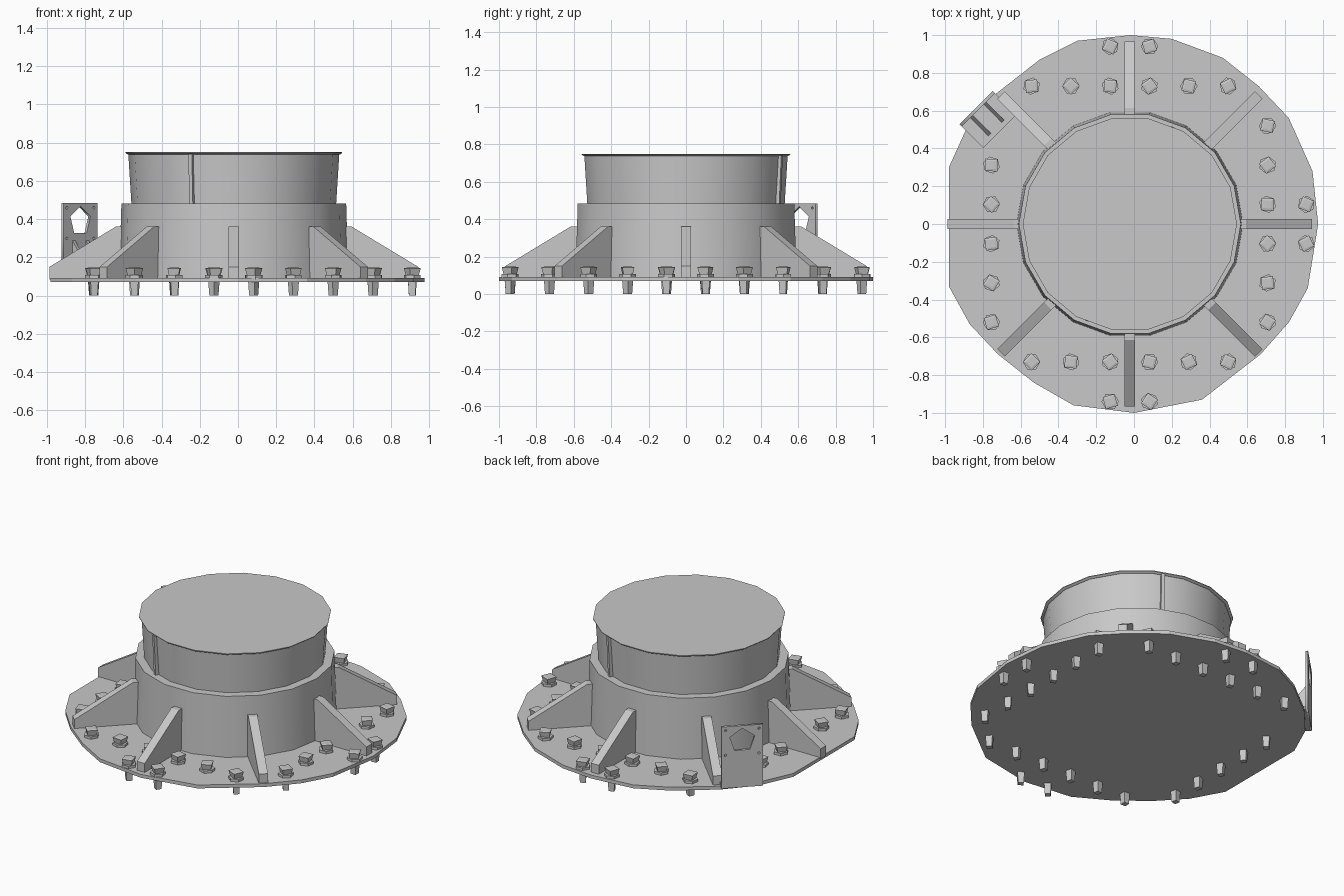
import bpy, bmesh
from math import cos, sin, pi, radians
from mathutils import Matrix, Vector

cube = bpy.data.objects.get("Cube")
if cube:
    bpy.data.objects.remove(cube, do_unlink=True)

CX = -0.022                      # axis of the hub
PLATE_BOTTOM, PLATE_TOP = 0.07, 0.092

GREY = (0.58, 0.58, 0.58, 1)
steel = bpy.data.materials.new("grey steel")
steel.diffuse_color = GREY
steel.use_nodes = True
steel.node_tree.nodes["Principled BSDF"].inputs["Base Color"].default_value = GREY


def link(name, data, matrix=None):
    data.materials.append(steel)
    ob = bpy.data.objects.new(name, data)
    bpy.context.collection.objects.link(ob)
    if matrix:
        ob.matrix_world = matrix
    return ob


def prism(name, outline, depth, matrix=None):
    """Extrude a flat outline along local z."""
    bm = bmesh.new()
    face = bm.faces.new([bm.verts.new((x, y, 0)) for x, y in outline])
    top = bmesh.ops.extrude_face_region(bm, geom=[face])["geom"]
    bmesh.ops.translate(bm, vec=(0, 0, depth),
                        verts=[v for v in top if isinstance(v, bmesh.types.BMVert)])
    bmesh.ops.recalc_face_normals(bm, faces=bm.faces)
    me = bpy.data.meshes.new(name)
    bm.to_mesh(me)
    bm.free()
    return link(name, me, matrix)


def lathe(name, profile, sides, centre, turn=0.0):
    """Stack rings of (radius, height) into one closed solid."""
    bm = bmesh.new()
    rings = [[bm.verts.new((r * cos(turn + 2 * pi * i / sides),
                            r * sin(turn + 2 * pi * i / sides), z))
              for i in range(sides)] for r, z in profile]
    for a, b in zip(rings, rings[1:]):
        for i in range(sides):
            j = (i + 1) % sides
            bm.faces.new((a[i], a[j], b[j], b[i]))
    bm.faces.new(rings[0][::-1])
    bm.faces.new(rings[-1])
    me = bpy.data.meshes.new(name)
    bm.to_mesh(me)
    bm.free()
    return link(name, me, Matrix.Translation((*centre, 0)))


def ring(radius, sides, cx=0, cy=0):
    return [(cx + radius * cos(pi / 2 + 2 * pi * i / sides),
             cy + radius * sin(pi / 2 + 2 * pi * i / sides)) for i in range(sides)]


def upright(angle, origin, side=0.0):
    """Frame with local x outward, local y up and local z sideways."""
    out = Vector((cos(angle), sin(angle), 0))
    up = Vector((0, 0, 1))
    m = Matrix((out, up, out.cross(up))).transposed().to_4x4()
    m.translation = Vector((*origin, 0)) + out.cross(up) * side
    return m


# Base plate with an uneven rim
rim = [(0.975, 0), (0.945, 0.28), (0.82, 0.56), (0.66, 0.73), (0.47, 0.88),
       (0.2, 0.98), (-0.02, 1), (-0.3, 0.97), (-0.5, 0.87), (-0.73, 0.69),
       (-0.88, 0.52), (-0.98, 0.3), (-0.98, -0.33), (-0.87, -0.53),
       (-0.72, -0.69), (-0.53, -0.84), (-0.32, -0.96), (0, -1), (0.36, -0.93),
       (0.67, -0.69), (0.82, -0.52), (0.92, -0.34)]
prism("base_plate", rim, PLATE_TOP - PLATE_BOTTOM,
      Matrix.Translation((0, 0, PLATE_BOTTOM)))

# Hub: wide lower drum, narrower neck, thin cap
hub = [lathe("lower_drum", [(0.6, 0.08), (0.588, 0.483), (0.53, 0.483)], 18, (CX, 0)),
       lathe("neck", [(0.535, 0.47), (0.552, 0.742)], 18, (CX, 0)),
       lathe("cap", [(0.555, 0.738), (0.567, 0.746), (0.567, 0.75)], 18, (CX, 0))]
for ob in hub:
    bpy.ops.object.select_all(action='DESELECT')
    ob.select_set(True)
    bpy.context.view_layer.objects.active = ob
    bpy.ops.object.shade_smooth_by_angle(angle=radians(30))

# Narrow seam ribs on opposite sides of the neck
for k in range(2):
    prism("seam_rib", [(0.5, 0.483), (0.55, 0.483), (0.562, 0.74), (0.5, 0.74)],
          0.02, upright(radians(66) + k * pi, (CX, 0), -0.01))

# Eight sloped gussets
for k in range(8):
    prism("gusset", [(0.56, 0.085), (0.965, 0.085), (0.965, 0.15),
                     (0.615, 0.362), (0.56, 0.362)],
          0.055, upright(k * pi / 4, (CX, 0), -0.0275))

# Bolts: rows on a regular pitch around the hub
PITCH = 0.208
steps = [(i - 2.5) * PITCH for i in range(6)]
spots = []
for s in (-1, 1):
    spots += [(CX + x, s * 0.73) for x in steps]
    spots += [(CX + x, s * 0.94) for x in steps[2:4]]
spots += [(0.707, y) for y in steps]
spots += [(0.912, y) for y in steps[2:4]]
spots += [(-0.755, y) for y in steps[:5]]
for i, spot in enumerate(spots):
    turn = i * 0.7
    lathe("bolt_shank", [(0.024, 0), (0.03, 0.08)], 4, spot, pi / 4 + turn * 0.2)
    lathe("bolt_washer", [(0.046, 0.085), (0.046, 0.108)], 6, spot, turn)
    lathe("bolt_nut", [(0.034, 0.1), (0.046, 0.143), (0.03, 0.146)], 4, spot, turn)

# Upright bracket with a five-sided window and small screw holes
tangent, up, normal = (Vector((1, 1, 0)).normalized(), Vector((0, 0, 1)),
                       Vector((1, -1, 0)).normalized())
frame = Matrix((tangent, up, normal)).transposed().to_4x4()
frame.translation = (-0.83, 0.61, 0)
W = 0.125
curve = bpy.data.curves.new("bracket_plate", 'CURVE')
curve.dimensions = '2D'
curve.fill_mode = 'BOTH'
curve.extrude = 0.008
loops = [[(-W, 0.085), (W, 0.085), (W, 0.485), (-W, 0.485)], ring(0.078, 5, 0, 0.39)]
loops += [ring(0.008, 5, x, z) for x in (-0.1, 0.1) for z in (0.3, 0.46)]
for loop in loops:
    spline = curve.splines.new('POLY')
    spline.points.add(len(loop) - 1)
    for p, (x, y) in zip(spline.points, loop):
        p.co = (x, y, 0, 1)
    spline.use_cyclic_u = True
link("bracket_plate", curve, frame)

# Bracket foot and its two stiffeners, running inward from the plate
inward = radians(-45)
prism("bracket_foot", [(0, 0.085), (0.17, 0.085), (0.17, 0.11), (0, 0.11)],
      2 * W, upright(inward, (-0.83, 0.61), -W))
for side in (-0.06, 0.04):
    prism("bracket_stiffener", [(0, 0.1), (0.15, 0.1), (0, 0.3)],
          0.02, upright(inward, (-0.83, 0.61), side))
